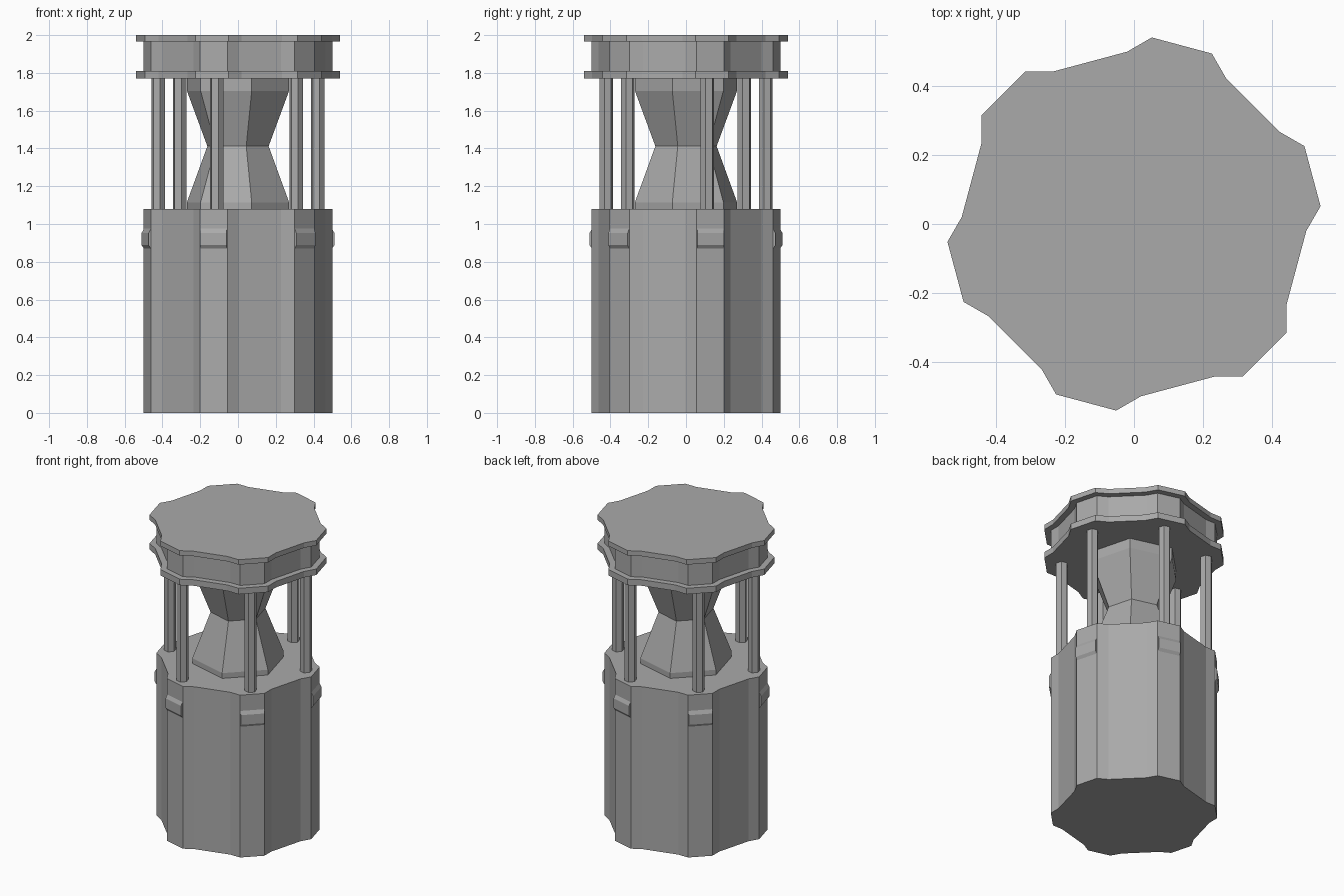
import bpy
import bmesh
from math import radians, cos, sin, sqrt
from mathutils import Matrix, Vector

cube = bpy.data.objects.get("Cube")
if cube:
    bpy.data.objects.remove(cube, do_unlink=True)

stone = bpy.data.materials.new("grey_stone")
stone.use_nodes = True
GREY = (0.4, 0.4, 0.4, 1)
stone.diffuse_color = GREY
stone.node_tree.nodes["Principled BSDF"].inputs["Base Color"].default_value = GREY

LOBES = [radians(15 + 60 * k) for k in range(6)]


def finish(name, bm):
    bmesh.ops.recalc_face_normals(bm, faces=bm.faces)
    mesh = bpy.data.meshes.new(name)
    bm.to_mesh(mesh)
    bm.free()
    mesh.materials.append(stone)
    obj = bpy.data.objects.new(name, mesh)
    bpy.context.collection.objects.link(obj)
    return obj


def stack(name, rings):
    """Join equal-sized rings of points with quads and close both ends."""
    bm = bmesh.new()
    loops = [[bm.verts.new(p) for p in ring] for ring in rings]
    for low, high in zip(loops, loops[1:]):
        for i in range(len(low)):
            j = (i + 1) % len(low)
            bm.faces.new((low[i], low[j], high[j], high[i]))
    bm.faces.new(loops[0][::-1])
    bm.faces.new(loops[-1])
    return finish(name, bm)


def lobed_ring(z, inset=0.0):
    """Six-lobed outline, moved evenly inwards by inset."""
    tip = 0.535 - inset
    flank = 0.625 - inset * sqrt(2)
    web = 0.487 - inset
    root = (web - flank / 2) / (cos(radians(30)) - 0.5)
    corners = [(root, root - flank), (tip, tip - flank),
               (tip, flank - tip), (root, flank - root)]
    return [Matrix.Rotation(a, 3, 'Z') @ Vector((d, s, z))
            for a in LOBES for d, s in corners]


def hex_ring(z, radius, turn=45, centre=(0, 0)):
    return [(centre[0] + radius * cos(radians(turn + 60 * k)),
             centre[1] + radius * sin(radians(turn + 60 * k)), z) for k in range(6)]


# Lobed drums and rim plates
INSET = 0.038
for name, bottom, top, inset in (
        ("base_drum", 0, 1.08, INSET),
        ("lower_rim", 1.77, 1.81, 0),
        ("top_drum", 1.81, 1.967, INSET),
        ("upper_rim", 1.967, 2.0, 0)):
    stack(name, [lobed_ring(bottom, inset), lobed_ring(top, inset)])

# Hourglass core
stack("hourglass_core", [hex_ring(z, r) for z, r in (
    (1.08, 0.28), (1.115, 0.28), (1.412, 0.168), (1.705, 0.28), (1.77, 0.28))])

# Columns and raised bands, one of each per lobe
for number, a in enumerate(LOBES, 1):
    foot = (0.437 * cos(a), 0.437 * sin(a))
    stack(f"column_{number}", [hex_ring(z, 0.037, 45, foot) for z in (1.08, 1.77)])

    face, half = 0.535 - INSET, 0.0725
    band = []
    for z, out in ((0.87, 0), (0.888, 0.012), (0.952, 0.012), (0.975, 0)):
        corners = ((0.47, -half), (face + out, -half), (face + out, half), (0.47, half))
        band.append([Matrix.Rotation(a, 3, 'Z') @ Vector((d, s, z)) for d, s in corners])
    stack(f"raised_band_{number}", band)
